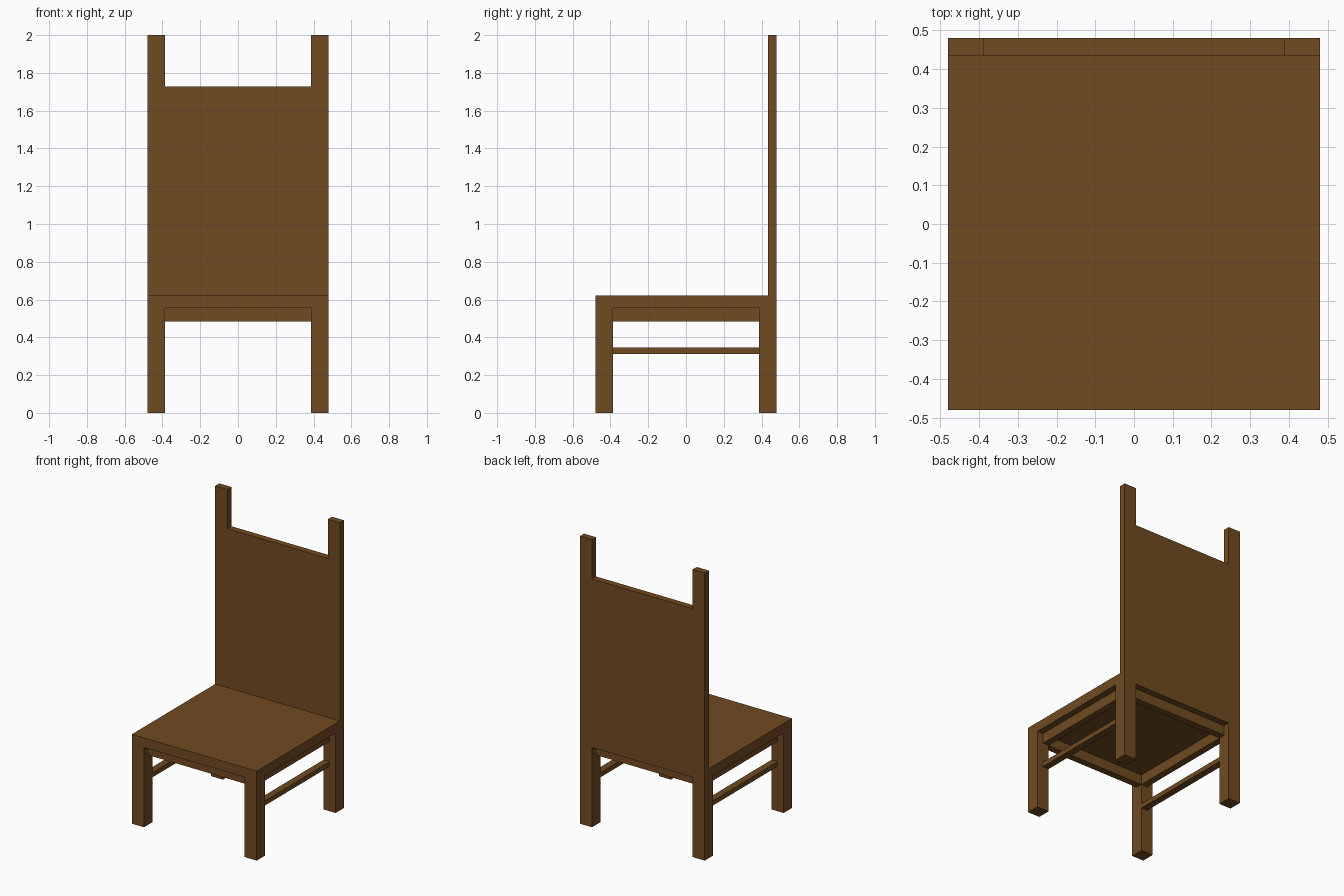
import bpy, bmesh

if "Cube" in bpy.data.objects:
    bpy.data.objects.remove(bpy.data.objects["Cube"])

OUT, INN, MID = 0.48, 0.387, 0.435   # outer face, leg inner face, recessed apron face
SEAT_LOW, SEAT_TOP = 0.555, 0.622

wood = bpy.data.materials.new("brown_wood")
wood.diffuse_color = (0.165, 0.069, 0.015, 1)
wood.use_nodes = True
wood.node_tree.nodes["Principled BSDF"].inputs["Base Color"].default_value = wood.diffuse_color


def finish(name, bm):
    bmesh.ops.recalc_face_normals(bm, faces=bm.faces)
    mesh = bpy.data.meshes.new(name)
    bm.to_mesh(mesh)
    bm.free()
    mesh.materials.append(wood)
    obj = bpy.data.objects.new(name, mesh)
    bpy.context.collection.objects.link(obj)
    return obj


def box(name, x, y, z):
    """Box from (min, max) ranges on each axis."""
    bm = bmesh.new()
    bmesh.ops.create_cube(bm, size=1)
    for v in bm.verts:
        for i, (a, b) in enumerate((x, y, z)):
            v.co[i] = max(a, b) if v.co[i] > 0 else min(a, b)
    return finish(name, bm)


# Seat slab
box("seat", (-OUT, OUT), (-OUT, OUT), (SEAT_LOW, SEAT_TOP))

# Backrest: panel and two raised posts as one notched profile
profile = [(-OUT, SEAT_TOP), (OUT, SEAT_TOP), (OUT, 2.0), (INN, 2.0),
           (INN, 1.727), (-INN, 1.727), (-INN, 2.0), (-OUT, 2.0)]
bm = bmesh.new()
face = bm.faces.new([bm.verts.new((x, MID, z)) for x, z in profile])
ext = bmesh.ops.extrude_face_region(bm, geom=[face], use_keep_orig=True)
bmesh.ops.translate(bm, vec=(0, OUT - MID, 0),
                    verts=[g for g in ext["geom"] if isinstance(g, bmesh.types.BMVert)])
finish("backrest", bm)

# Four square legs
for sx, side in ((-1, "left"), (1, "right")):
    for sy, end in ((-1, "front"), (1, "back")):
        box(f"{end}_{side}_leg", (sx * INN, sx * OUT), (sy * INN, sy * OUT), (0, SEAT_LOW))

# Recessed aprons between the legs, under the seat
APRON = (0.485, SEAT_LOW)
for s, side, end in ((-1, "left", "front"), (1, "right", "back")):
    box(f"{side}_apron", (s * INN, s * MID), (-INN, INN), APRON)
    box(f"{end}_apron", (-INN, INN), (s * INN, s * MID), APRON)
    # Thin side stretcher joining front and back legs
    box(f"{side}_stretcher", (s * INN, s * MID), (-INN, INN), (0.312, 0.345))
